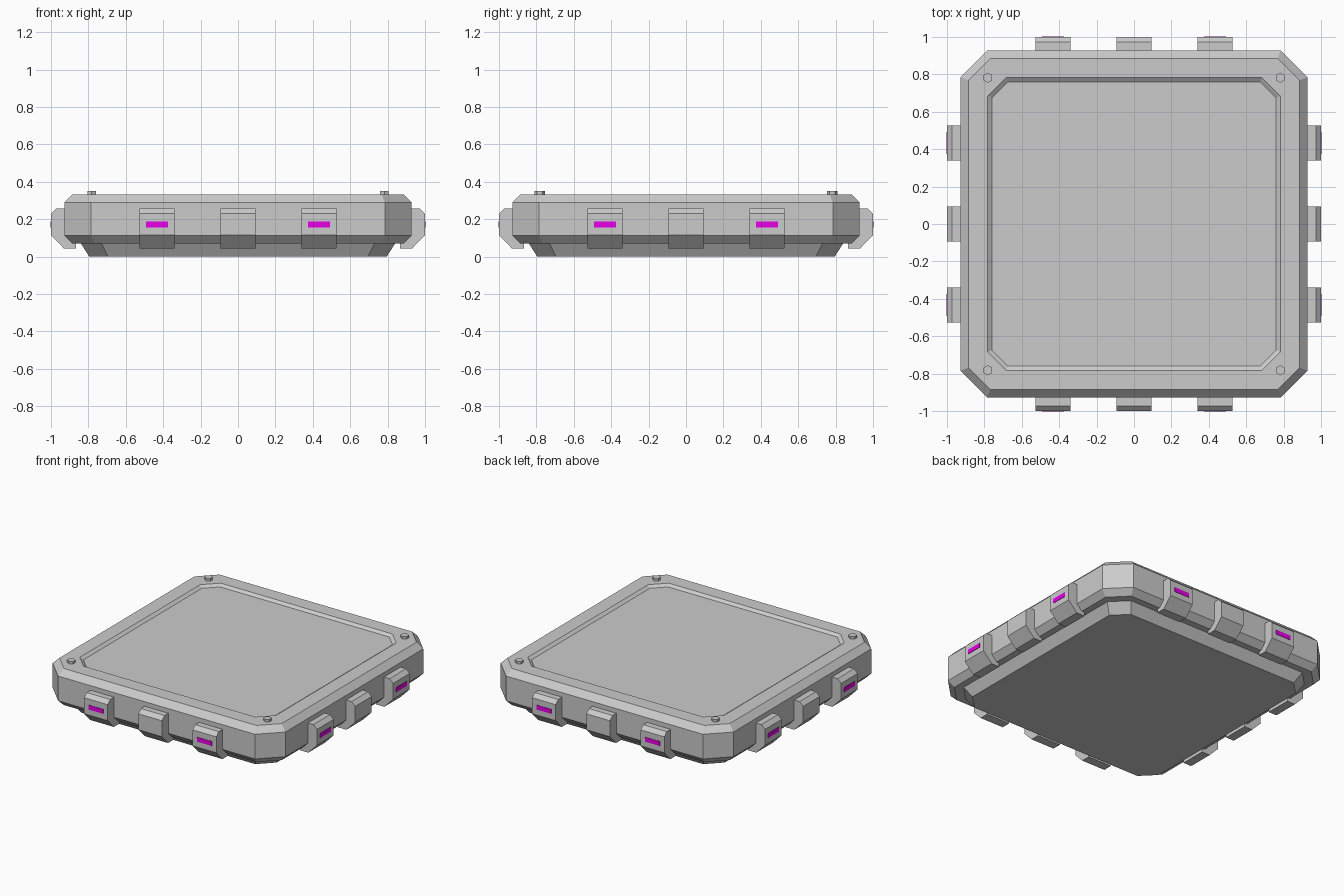
import bpy, bmesh
from math import pi
from mathutils import Matrix, Vector

cube = bpy.data.objects.get("Cube")
if cube:
    bpy.data.objects.remove(cube, do_unlink=True)


def material(name, color):
    m = bpy.data.materials.new(name)
    m.use_nodes = True
    m.diffuse_color = color
    m.node_tree.nodes["Principled BSDF"].inputs["Base Color"].default_value = color
    return m


GREY = material("panel grey", (0.6, 0.6, 0.6, 1))
MAGENTA = material("magenta light", (1, 0, 1, 1))


def finish(bm, name, mat, matrix=Matrix()):
    bmesh.ops.recalc_face_normals(bm, faces=bm.faces)
    mesh = bpy.data.meshes.new(name)
    bm.to_mesh(mesh)
    bm.free()
    mesh.transform(matrix)
    mesh.materials.append(mat)
    obj = bpy.data.objects.new(name, mesh)
    bpy.context.collection.objects.link(obj)
    return obj


def octagon(bm, half, corner, z):
    pts = []
    for k in range(4):
        turn = Matrix.Rotation(k * pi / 2, 3, 'Z')
        for p in ((half, -corner, z), (half, corner, z)):
            pts.append(bm.verts.new(turn @ Vector(p)))
    return pts


def loft(bm, rings):
    for a, b in zip(rings, rings[1:]):
        for i in range(len(a)):
            j = (i + 1) % len(a)
            bm.faces.new((a[i], a[j], b[j], b[i]))
    bm.faces.new(rings[0][::-1])
    bm.faces.new(rings[-1])


# Body: stepped octagonal slab with a shallow recessed top panel
bm = bmesh.new()
sections = [(0.795, 0.695, 0), (0.84, 0.73, 0.07), (0.887, 0.768, 0.07),
            (0.928, 0.785, 0.112), (0.928, 0.785, 0.29), (0.886, 0.768, 0.333),
            (0.782, 0.685, 0.333), (0.76, 0.675, 0.317)]
loft(bm, [octagon(bm, *s) for s in sections])
finish(bm, "body", GREY)

# Hooked clamps and their light strips, repeated on each side
PROFILE = [(0.9, 0.257), (0.972, 0.257), (1, 0.23), (1, 0.115),
           (0.93, 0.043), (0.865, 0.043), (0.865, 0.07), (0.9, 0.1)]
WIDTH = 0.094
for side, angle in (("right", pi), ("front", -pi / 2), ("left", 0), ("back", pi / 2)):
    turn = Matrix.Rotation(angle, 4, 'Z')
    for n, offset in enumerate((-0.433, 0, 0.433)):
        place = turn @ Matrix.Translation((0, offset, 0))
        bm = bmesh.new()
        loft(bm, [[bm.verts.new((r, y, z)) for r, z in PROFILE] for y in (-WIDTH, WIDTH)])
        finish(bm, f"{side}_clamp_{n + 1}", GREY, place)
        if offset:
            bm = bmesh.new()
            bmesh.ops.create_cube(bm, size=1)
            bmesh.ops.scale(bm, vec=(0.006, 0.118, 0.032), verts=bm.verts)
            bmesh.ops.translate(bm, vec=(1, 0, 0.172), verts=bm.verts)
            finish(bm, f"{side}_light_{n + 1}", MAGENTA, place)

# Hexagonal corner bolts
for x in (-0.782, 0.782):
    for y in (-0.782, 0.782):
        bpy.ops.mesh.primitive_cylinder_add(vertices=6, radius=0.027, depth=0.03,
                                            location=(x, y, 0.337))
        bolt = bpy.context.object
        bolt.name = ("front" if y < 0 else "back") + ("_left" if x > 0 else "_right") + "_bolt"
        bolt.data.materials.append(GREY)
